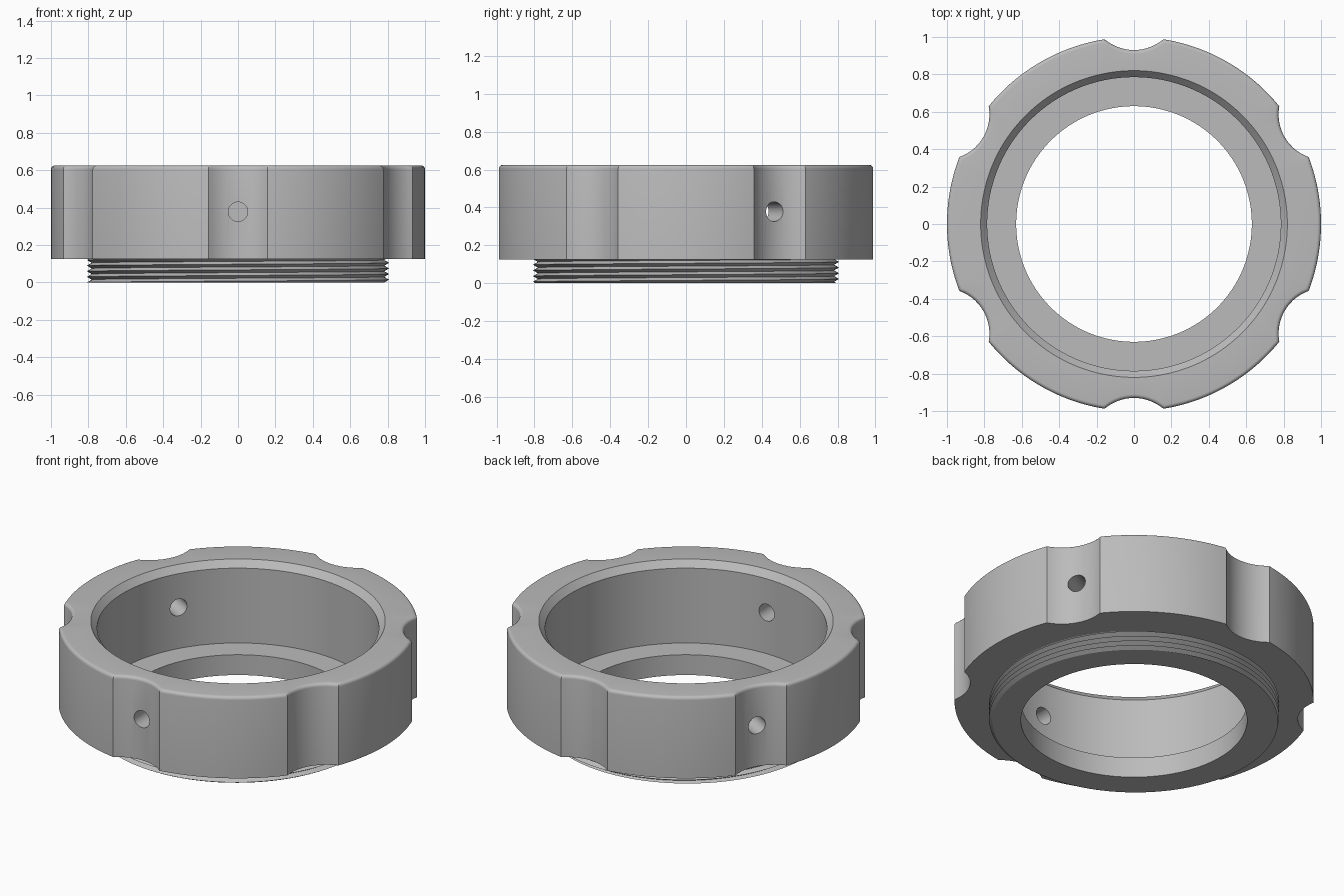
import bpy, bmesh, math
from math import sin, cos, pi
from mathutils import Vector

cube = bpy.data.objects.get("Cube")
if cube:
    bpy.data.objects.remove(cube, do_unlink=True)

# One grey metal
metal = bpy.data.materials.new("grey_metal")
metal.use_nodes = True
grey = (0.5, 0.5, 0.5, 1)
metal.diffuse_color = grey
metal.node_tree.nodes["Principled BSDF"].inputs["Base Color"].default_value = grey

BASE, TOP = 0.125, 0.625            # height range of the notched ring
NOTCH_R, NOTCH_C = 0.243, 1.173     # grip notch radius and centre distance
FILLET = 0.02
NOTCH_STEPS, ARC_STEPS = 14, 24
ROOT, CREST, PITCH = 0.782, 0.808, 0.03


def make_object(name, bm):
    bmesh.ops.recalc_face_normals(bm, faces=bm.faces)
    mesh = bpy.data.meshes.new(name)
    bm.to_mesh(mesh)
    bm.free()
    mesh.materials.append(metal)
    obj = bpy.data.objects.new(name, mesh)
    bpy.context.collection.objects.link(obj)
    return obj


def outline(inset):
    """Circle with six scalloped notches, moved inwards by inset."""
    a, b, c = 1 - inset, NOTCH_R + inset, NOTCH_C
    corner = math.acos((a * a + c * c - b * b) / (2 * a * c))
    beta = math.asin(a * sin(corner) / b)
    points = []
    for k in range(6):
        turn = pi / 6 + k * pi / 3
        sector = []
        for i in range(NOTCH_STEPS):
            t = beta * (2 * i / NOTCH_STEPS - 1)
            sector.append((c - b * cos(t), b * sin(t)))
        for i in range(ARC_STEPS):
            t = corner + (pi / 3 - 2 * corner) * i / ARC_STEPS
            sector.append((a * cos(t), a * sin(t)))
        points += [(x * cos(turn) - y * sin(turn), x * sin(turn) + y * cos(turn))
                   for x, y in sector]
    return points


angles = [math.atan2(y, x) for x, y in outline(0)]


def circle(radius):
    return [(radius * cos(t), radius * sin(t)) for t in angles]


# Ring body: outer wall, rounded top rim, chamfered bore, ledge and neck
loops = [(circle(ROOT - 0.002), BASE), (outline(0), BASE)]
for i in range(6):
    t = i / 5 * pi / 2
    loops.append((outline(FILLET * (1 - cos(t))), TOP - FILLET * (1 - sin(t))))
loops += [(circle(r), z) for r, z in (
    (0.82, TOP), (0.785, TOP - 0.04), (0.785, BASE),
    (0.63, BASE), (0.63, 0), (ROOT - 0.002, 0))]

bm = bmesh.new()
rings = [[bm.verts.new((x, y, z)) for x, y in pts] for pts, z in loops]
count = len(angles)
for low, high in zip(rings, rings[1:] + rings[:1]):
    for i in range(count):
        j = (i + 1) % count
        bm.faces.new((low[i], low[j], high[j], high[i]))
body = make_object("ring_body", bm)

# Three radial pin holes in alternate notches
for k in range(3):
    turn = -pi / 2 + k * 2 * pi / 3
    direction = Vector((cos(turn), sin(turn), 0))
    bpy.ops.mesh.primitive_cylinder_add(
        vertices=32, radius=0.052, depth=0.5,
        location=direction * 0.85 + Vector((0, 0, 0.378)),
        rotation=(0, pi / 2, turn))
    cutter = bpy.context.object
    cutter.name = "hole_cutter"
    cutter.hide_render = True
    cutter.data.materials.append(metal)
    cut = body.modifiers.new("pin_hole", "BOOLEAN")
    cut.operation, cut.solver, cut.object = "DIFFERENCE", "EXACT", cutter
    bpy.context.view_layer.objects.active = body
    bpy.ops.object.modifier_apply(modifier=cut.name)
    bpy.data.objects.remove(cutter, do_unlink=True)

# Helical thread around the neck, trimmed flat at both ends
bm = bmesh.new()
STEPS = 144
rows = range(-3, 2 * math.ceil(BASE / PITCH) + 2)
columns = []
for i in range(STEPS + 1):
    part = i / STEPS
    column = [(ROOT - 0.01, 0)]
    for k in rows:
        z = min(max((k / 2 + part) * PITCH, 0), BASE)
        phase = (z / PITCH - part) % 1
        column.append((ROOT + (CREST - ROOT) * (1 - abs(2 * phase - 1)), z))
    columns.append([bm.verts.new((r * cos(2 * pi * part), r * sin(2 * pi * part), z))
                    for r, z in column])
for left, right in zip(columns, columns[1:]):
    for k in range(len(left) - 1):
        bm.faces.new((left[k], right[k], right[k + 1], left[k + 1]))
bmesh.ops.remove_doubles(bm, verts=bm.verts, dist=0.00005)
thread = make_object("neck_thread", bm)

# Smooth walls with crisp edges
for obj in (body, thread):
    bpy.ops.object.select_all(action="DESELECT")
    obj.select_set(True)
    bpy.context.view_layer.objects.active = obj
    bpy.ops.object.shade_smooth_by_angle(angle=math.radians(28))
